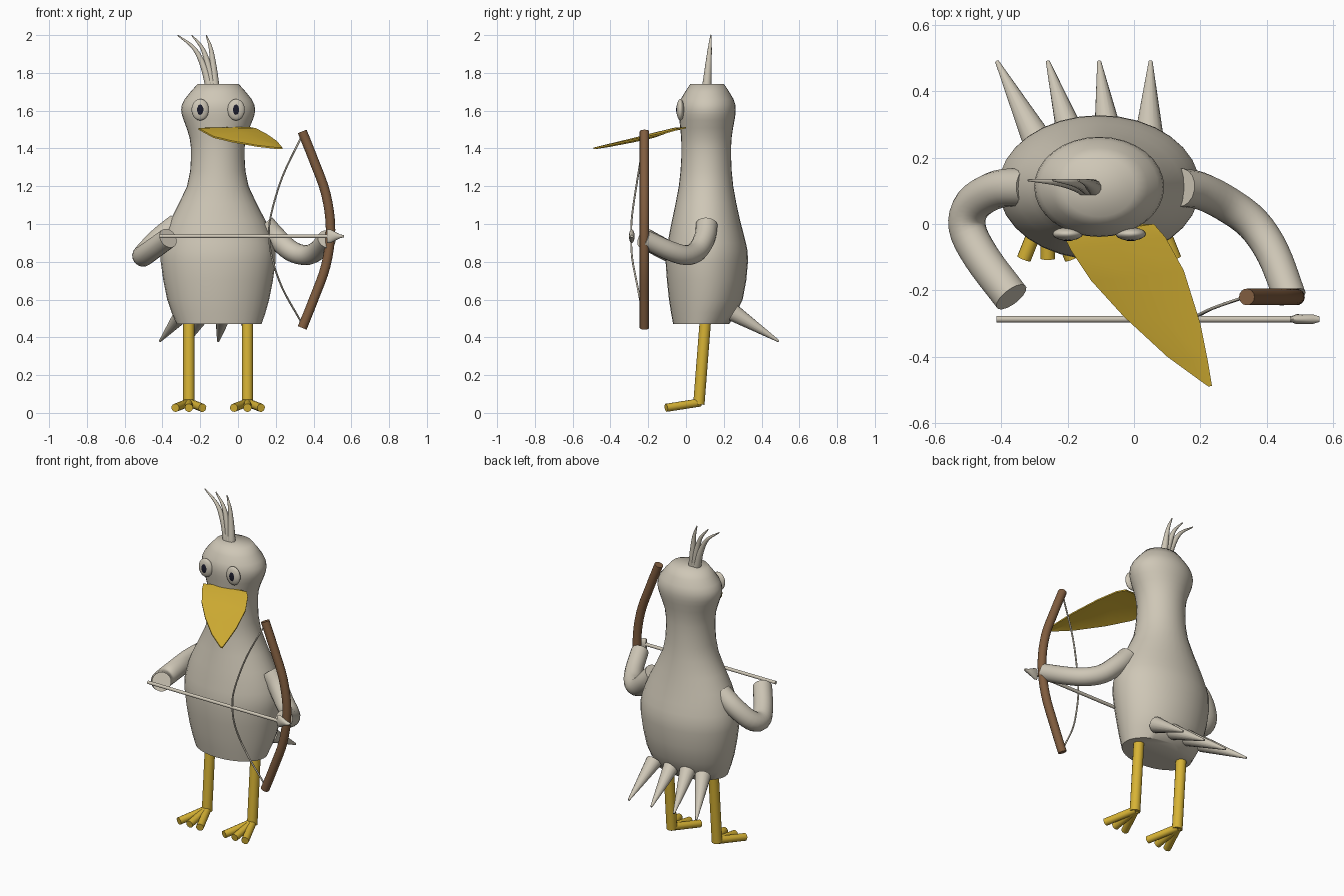
import bpy, bmesh, math
from mathutils import Vector, Matrix

if "Cube" in bpy.data.objects:
    bpy.data.objects.remove(bpy.data.objects["Cube"])


def material(name, rgb):
    m = bpy.data.materials.new(name)
    m.diffuse_color = (*rgb, 1)
    m.use_nodes = True
    m.node_tree.nodes["Principled BSDF"].inputs["Base Color"].default_value = m.diffuse_color
    return m


PALE = material("pale_feather", (0.62, 0.57, 0.47))
YELLOW = material("beak_yellow", (0.68, 0.45, 0.035))
BROWN = material("bow_wood", (0.22, 0.11, 0.05))
DARK = material("pupil_dark", (0.012, 0.012, 0.025))


def finish(name, bm, mat, angle=45):
    bmesh.ops.recalc_face_normals(bm, faces=bm.faces)
    me = bpy.data.meshes.new(name)
    bm.to_mesh(me)
    bm.free()
    me.materials.append(mat)
    me.shade_smooth()
    me.set_sharp_from_angle(angle=math.radians(angle))
    ob = bpy.data.objects.new(name, me)
    bpy.context.collection.objects.link(ob)
    return ob


def loft(name, rings, mat, angle=45):
    """Skin a list of point rings and cap both ends."""
    bm = bmesh.new()
    vs = [[bm.verts.new(p) for p in r] for r in rings]
    n = len(vs[0])
    for a, b in zip(vs, vs[1:]):
        for i in range(n):
            j = (i + 1) % n
            bm.faces.new((a[i], a[j], b[j], b[i]))
    bm.faces.new(vs[0][::-1])
    bm.faces.new(vs[-1])
    return finish(name, bm, mat, angle)


def spline(pts, steps):
    """Catmull-Rom through any-dimensional points."""
    ext = [[2 * a - b for a, b in zip(pts[0], pts[1])], *pts,
           [2 * a - b for a, b in zip(pts[-1], pts[-2])]]
    out = []
    for p, q, r, s in zip(ext, ext[1:], ext[2:], ext[3:]):
        for k in range(steps):
            t = k / steps
            out.append([0.5 * (2 * b + (c - a) * t + (2 * a - 5 * b + 4 * c - d) * t * t
                               + (3 * b - a - 3 * c + d) * t ** 3)
                        for a, b, c, d in zip(p, q, r, s)])
    return out + [list(pts[-1])]


def tube(name, pts, r0, mat, r1=None, steps=1, sides=16):
    """Round tube along a path, tapering from r0 to r1."""
    r1 = r0 if r1 is None else r1
    path = [Vector(p) for p in spline(pts, steps)]
    last, rings = None, []
    for i, p in enumerate(path):
        d = (path[min(i + 1, len(path) - 1)] - path[max(i - 1, 0)]).normalized()
        if last is None:
            u = d.orthogonal().normalized()
        else:
            u = last.rotation_difference(d) @ u
        last, v = d, d.cross(u)
        r = r0 + (r1 - r0) * i / (len(path) - 1)
        rings.append([p + r * (u * math.cos(a) + v * math.sin(a))
                      for a in (math.tau * k / sides for k in range(sides))])
    return loft(name, rings, mat)


def ellipsoid(name, centre, size, mat):
    bm = bmesh.new()
    bmesh.ops.create_uvsphere(bm, u_segments=20, v_segments=12, radius=1,
                              matrix=Matrix.Translation(centre) @ Matrix.Diagonal((*size, 1)))
    return finish(name, bm, mat)


# Body, neck and head: z, x centre, half width, y centre, half depth
sections = [(0.47, -0.10, 0.225, 0.08, 0.148), (0.60, -0.105, 0.270, 0.105, 0.195),
            (0.80, -0.105, 0.304, 0.110, 0.218), (0.90, -0.105, 0.295, 0.110, 0.207),
            (1.02, -0.107, 0.252, 0.106, 0.180), (1.20, -0.107, 0.163, 0.106, 0.144),
            (1.35, -0.107, 0.142, 0.107, 0.132), (1.46, -0.107, 0.150, 0.108, 0.134),
            (1.55, -0.105, 0.183, 0.111, 0.146), (1.605, -0.105, 0.196, 0.112, 0.151),
            (1.66, -0.105, 0.178, 0.112, 0.140), (1.74, -0.105, 0.110, 0.112, 0.090)]
loft("body", [[(cx + rx * math.cos(a), cy + ry * math.sin(a), z)
               for a in (math.tau * k / 32 for k in range(32))]
              for z, cx, rx, cy, ry in spline(sections, 2)], PALE, 60)

# Legs and three-toed feet
for side, x in (("right", -0.26), ("left", 0.05)):
    tube(side + "_leg", [(x, 0.105, 0.52), (x, 0.068, 0.045)], 0.03, YELLOW)
    for k in (-1, 0, 1):
        tube(f"{side}_toe_{k + 2}", [(x, 0.075, 0.055), (x + 0.072 * k, -0.105, 0.027)],
             0.022, YELLOW, sides=12)

# Tail spikes
for i, (bx, tx) in enumerate(((-0.29, -0.413), (-0.185, -0.26), (-0.075, -0.105), (0.045, 0.05))):
    tube(f"tail_feather_{i + 1}", [(bx, 0.25, 0.53), (tx, 0.49, 0.38)], 0.046, PALE, 0.006)

# Head crest
for i, tx in enumerate((-0.32, -0.245, -0.168)):
    bx = -0.145 + 0.012 * i
    tube(f"crest_feather_{i + 1}",
         [(bx, 0.108, 1.71), (bx * 0.8 + tx * 0.2, 0.118, 1.83),
          (bx * 0.5 + tx * 0.5, 0.126, 1.93), (tx, 0.132, 2.0)],
         0.026, PALE, 0.003, steps=4, sides=12)

# Eyes with pupils
for side, x in (("right", -0.2), ("left", -0.01)):
    ellipsoid(side + "_eye", (x, -0.03, 1.605), (0.046, 0.02, 0.057), PALE)
    ellipsoid(side + "_pupil", (x, -0.044, 1.605), (0.02, 0.008, 0.03), DARK)

# Beak: thin bill with left edge, ridge and right edge rows
rows = [[(-0.21, -0.04, 1.508), (-0.07, 0.0, 1.514), (0.06, 0.0, 1.514)],
        [(-0.19, -0.08, 1.497), (-0.05, -0.06, 1.510), (0.095, -0.04, 1.507)],
        [(-0.13, -0.17, 1.464), (0.01, -0.16, 1.486), (0.15, -0.14, 1.478)],
        [(-0.03, -0.28, 1.440), (0.09, -0.29, 1.453), (0.20, -0.30, 1.444)],
        [(0.10, -0.40, 1.417), (0.17, -0.41, 1.424), (0.222, -0.41, 1.421)],
        [(0.21, -0.48, 1.404), (0.225, -0.49, 1.404), (0.235, -0.488, 1.404)]]
loft("beak", [r + [(x, y, z - 0.008) for x, y, z in r[::-1]] for r in rows], YELLOW, 30)

# Bent arms
tube("right_arm", [(-0.32, 0.11, 1.0), (-0.41, 0.105, 0.93), (-0.485, 0.06, 0.855),
                   (-0.503, -0.01, 0.83), (-0.46, -0.10, 0.86), (-0.37, -0.22, 0.925)],
     0.058, PALE, 0.055, steps=4)
tube("left_arm", [(0.14, 0.11, 0.995), (0.20, 0.10, 0.93), (0.28, 0.06, 0.858),
                  (0.36, 0.0, 0.835), (0.42, -0.09, 0.86), (0.47, -0.22, 0.92)],
     0.058, PALE, 0.05, steps=4)

# Bow, string and arrow
tube("bow", [(0.34, -0.22, 1.49), (0.40, -0.22, 1.34), (0.465, -0.22, 1.16), (0.49, -0.22, 0.97),
             (0.465, -0.22, 0.78), (0.40, -0.22, 0.60), (0.34, -0.22, 0.45)],
     0.025, BROWN, steps=4)
tube("bow_string", [(0.335, -0.22, 1.46), (0.235, -0.255, 1.25), (0.175, -0.285, 1.05),
                    (0.165, -0.29, 0.94), (0.18, -0.285, 0.82), (0.235, -0.255, 0.66),
                    (0.335, -0.22, 0.48)], 0.005, PALE, steps=4, sides=8)
tube("arrow_shaft", [(-0.415, -0.287, 0.935), (0.49, -0.287, 0.935)], 0.01, PALE, sides=12)
loft("arrow_head", [[(x, -0.287 + ry * math.cos(a), 0.935 + rz * math.sin(a))
                     for a in (math.tau * k / 16 for k in range(16))]
                    for x, ry, rz in ((0.472, 0.008, 0.036), (0.49, 0.015, 0.036),
                                      (0.54, 0.014, 0.01), (0.56, 0.008, 0.006))], PALE)
